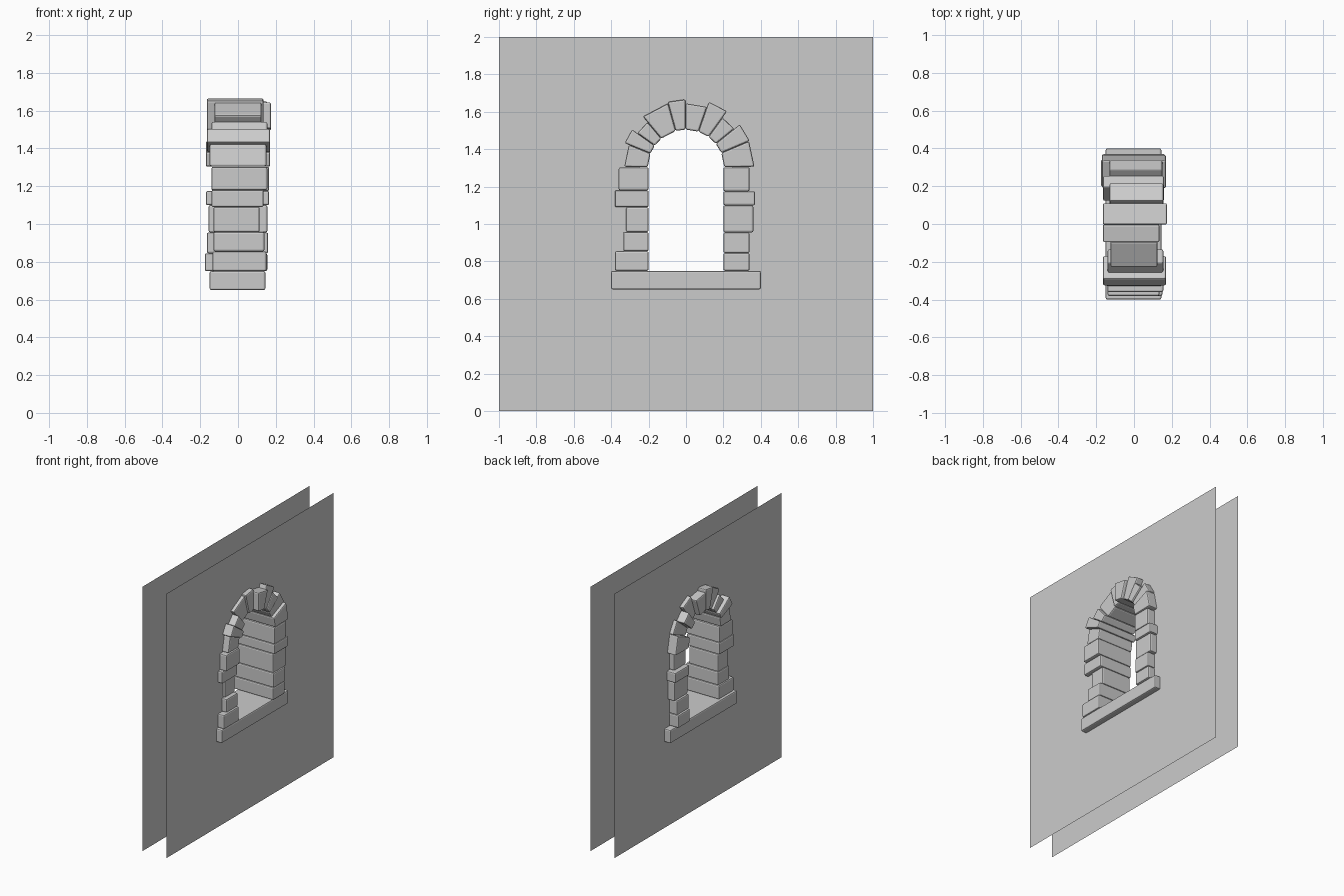
import bpy, bmesh
from math import cos, sin, radians, pi

if "Cube" in bpy.data.objects:
    bpy.data.objects.remove(bpy.data.objects["Cube"])

CZ = 1.30      # springing height of the arch
R_IN = 0.205   # inner radius of the arch


def finish(name, bm, bevel=0.0):
    bmesh.ops.recalc_face_normals(bm, faces=bm.faces)
    me = bpy.data.meshes.new(name)
    bm.to_mesh(me)
    bm.free()
    ob = bpy.data.objects.new(name, me)
    bpy.context.collection.objects.link(ob)
    if bevel:
        mod = ob.modifiers.new("worn_edges", 'BEVEL')
        mod.width = bevel
        mod.segments = 2
    return ob


def stone(name, profile, x0, x1):
    """Extrude a (y, z) profile through the wall from x0 to x1."""
    bm = bmesh.new()
    a = [bm.verts.new((x0, y, z)) for y, z in profile]
    b = [bm.verts.new((x1, y, z)) for y, z in profile]
    n = len(profile)
    bm.faces.new(a)
    bm.faces.new(b)
    for i in range(n):
        bm.faces.new((a[i], a[(i + 1) % n], b[(i + 1) % n], b[i]))
    return finish(name, bm, 0.009)


def block(name, y0, y1, z0, z1, x0, x1):
    return stone(name, [(y0, z0), (y1, z0), (y1, z1), (y0, z1)], x0, x1)


# wall skins: two thin sheets with an arched opening hidden behind the stones
def wall(name, x):
    bm = bmesh.new()
    w = 0.25
    hole = [(-w, 0.70), (w, 0.70)]
    hole += [(w * cos(pi * i / 16), CZ + w * sin(pi * i / 16)) for i in range(17)]
    for loop in ([(-1, 0), (1, 0), (1, 2), (-1, 2)], hole):
        vs = [bm.verts.new((x, y, z)) for y, z in loop]
        for i, v in enumerate(vs):
            bm.edges.new((v, vs[(i + 1) % len(vs)]))
    bmesh.ops.triangle_fill(bm, edges=bm.edges[:], use_beauty=True)
    ob = finish(name, bm)
    if ob.data.polygons[0].normal.x * x < 0:
        ob.data.flip_normals()


wall("wall_right_face", 0.1)
wall("wall_left_face", -0.1)

# sill
block("sill", -0.4, 0.4, 0.65, 0.75, -0.15, 0.145)

# jamb stones: outer distance, bottom, top, x from, x to
left = [(0.38, 0.75, 0.855, -0.135, 0.15), (0.335, 0.855, 0.957, -0.13, 0.14),
        (0.32, 0.957, 1.09, -0.13, 0.115), (0.38, 1.09, 1.18, -0.14, 0.135),
        (0.36, 1.18, 1.303, -0.14, 0.155)]
right = [(0.34, 0.75, 0.845, -0.175, 0.155), (0.34, 0.845, 0.955, -0.165, 0.16),
         (0.36, 0.955, 1.10, -0.155, 0.155), (0.37, 1.10, 1.175, -0.17, 0.165),
         (0.34, 1.175, 1.303, -0.14, 0.165)]
for side, s, rows in (("left", -1, left), ("right", 1, right)):
    for i, (out, z0, z1, x0, x1) in enumerate(rows):
        block(f"jamb_{side}_{i + 1}", s * 0.2, s * out, z0, z1, x0, x1)

# arch stones: start angle, end angle, outer radius, x from, x to
arch = [(179, 158, 0.33, -0.15, 0.15), (158, 144.5, 0.354, -0.165, 0.17),
        (144.5, 130, 0.32, -0.14, 0.155), (130, 105.5, 0.358, -0.125, 0.125),
        (105.5, 90.5, 0.366, -0.165, 0.135), (90.5, 71, 0.345, -0.165, 0.175),
        (71, 54, 0.374, -0.13, 0.155), (54, 39, 0.332, -0.165, 0.16),
        (39, 23, 0.37, -0.13, 0.15), (23, 1, 0.366, -0.17, 0.17)]
for i, (a0, a1, r, x0, x1) in enumerate(arch):
    pts = [(q * cos(radians(a)), CZ + q * sin(radians(a)))
           for q, a in ((R_IN, a0), (r, a0), (r, a1), (R_IN, a1))]
    stone(f"arch_stone_{i + 1}", pts, x0, x1)
